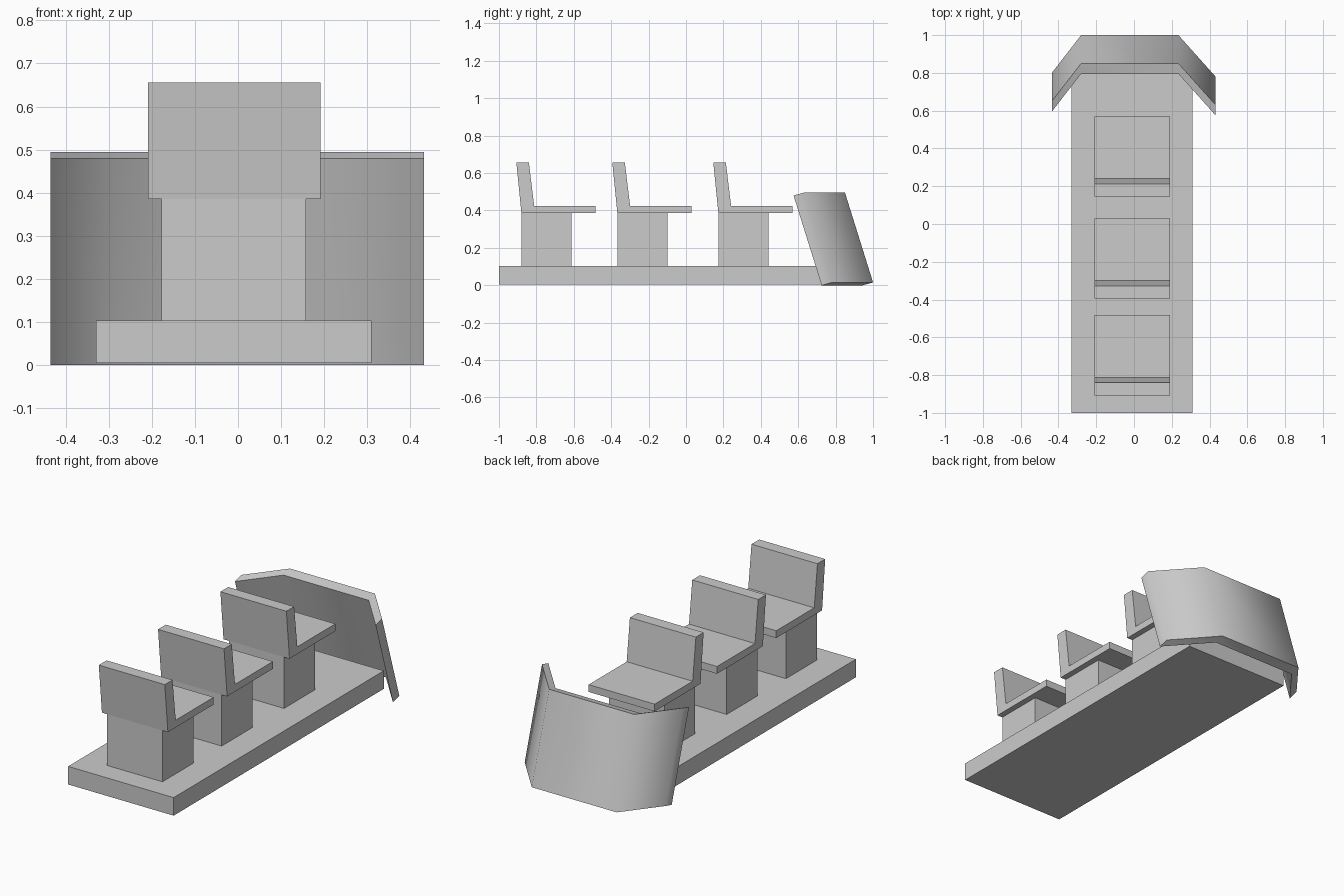
import bpy, bmesh, math

if "Cube" in bpy.data.objects:
    bpy.data.objects.remove(bpy.data.objects["Cube"])

def finish(name, bm):
    bmesh.ops.recalc_face_normals(bm, faces=bm.faces[:])
    me = bpy.data.meshes.new(name)
    bm.to_mesh(me)
    bm.free()
    ob = bpy.data.objects.new(name, me)
    bpy.context.collection.objects.link(ob)
    return ob

def extruded(name, ring, offset):
    """Extrude a closed ring of 3D points along an offset."""
    bm = bmesh.new()
    face = bm.faces.new([bm.verts.new(p) for p in ring])
    geo = bmesh.ops.extrude_face_region(bm, geom=[face])["geom"]
    bmesh.ops.translate(bm, vec=offset,
                        verts=[g for g in geo if isinstance(g, bmesh.types.BMVert)])
    return finish(name, bm)

def box(name, x0, x1, y0, y1, z0, z1):
    ring = [(x0, y0, z0), (x1, y0, z0), (x1, y1, z0), (x0, y1, z0)]
    return extruded(name, ring, (0, 0, z1 - z0))

# Floor slab
box("base", -0.33, 0.31, -1.0, 0.82, 0.005, 0.104)

# Three identical seats, each an L profile on a pedestal
profile = [(-0.88, 0.385), (-0.483, 0.385), (-0.483, 0.425),
           (-0.812, 0.425), (-0.84, 0.656), (-0.907, 0.656)]
for i, dy in enumerate((0, 0.513, 1.053), 1):
    box(f"pedestal_{i}", -0.177, 0.158, -0.88 + dy, -0.613 + dy, 0.1, 0.387)
    extruded(f"seat_{i}", [(-0.209, y + dy, z) for y, z in profile], (0.4, 0, 0))

# Leaning windshield: bent panel, three strips built as quads
inner = [(-0.435, 0.745), (-0.28, 0.945), (0.235, 0.945), (0.432, 0.725)]
bm = bmesh.new()
rows = []
for x, y in inner:
    rows.append([bm.verts.new(p) for p in (
        (x, y, 0), (x, y + 0.055, 0.015),
        (x, y - 0.095, 0.495), (x, y - 0.15, 0.48))])
for a, b in zip(rows, rows[1:]):
    for k in range(4):
        n = (k + 1) % 4
        bm.faces.new((a[k], a[n], b[n], b[k]))
bm.faces.new(rows[0])
bm.faces.new(rows[-1])
shield = finish("windshield", bm)
bpy.context.view_layer.objects.active = shield
shield.select_set(True)
bpy.ops.object.shade_smooth_by_angle(angle=math.radians(60))
